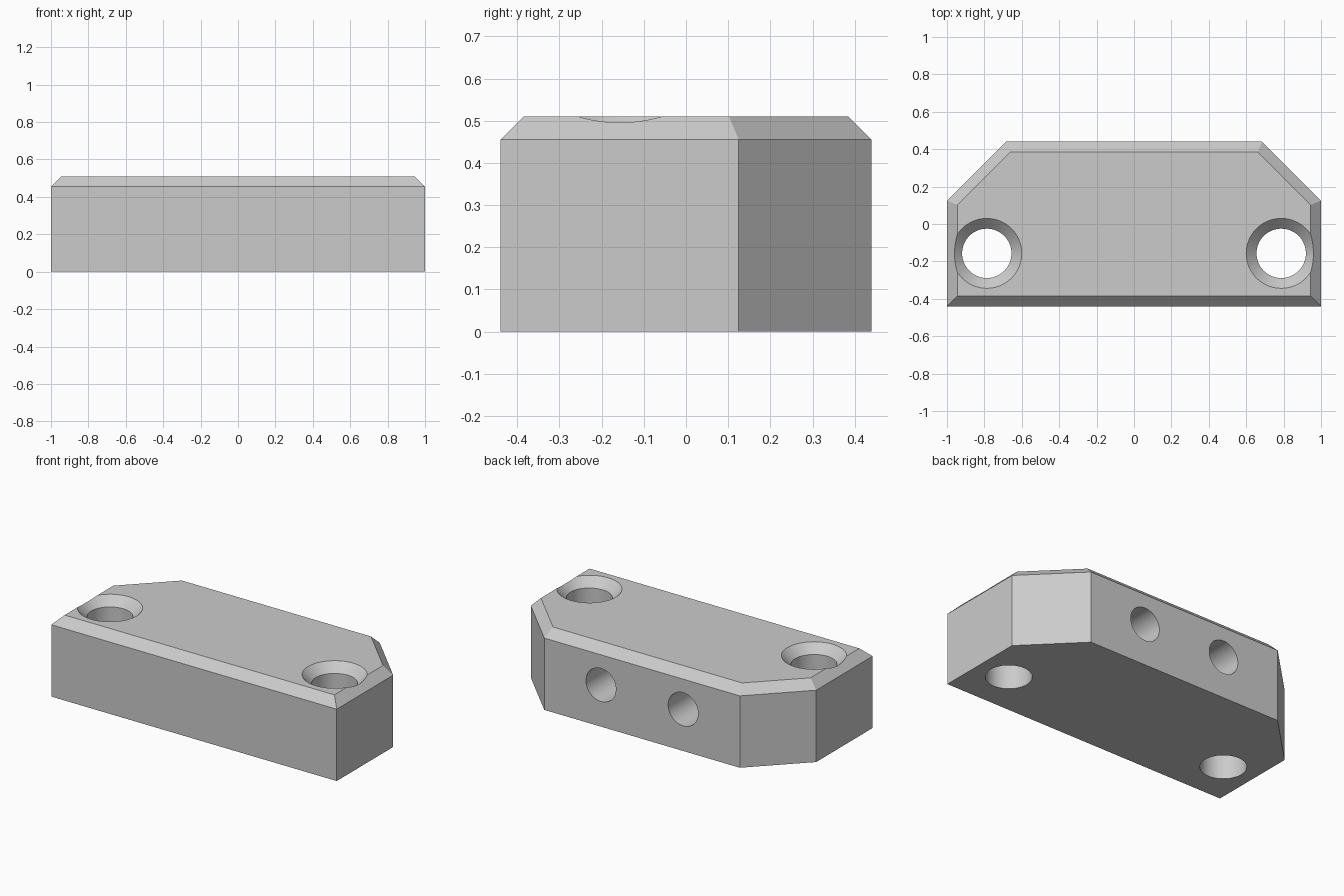
import bpy
import bmesh
from math import pi
from mathutils import Matrix, Vector

cube = bpy.data.objects.get("Cube")
if cube:
    bpy.data.objects.remove(cube, do_unlink=True)

HEIGHT, CHAMFER = 0.51, 0.055
SEGMENTS = 64

grey = bpy.data.materials.new("plain grey")
grey.use_nodes = True
colour = (0.6, 0.6, 0.6, 1)
grey.diffuse_color = colour
grey.node_tree.nodes["Principled BSDF"].inputs["Base Color"].default_value = colour


def make_object(name, bm):
    bmesh.ops.recalc_face_normals(bm, faces=bm.faces)
    mesh = bpy.data.meshes.new(name)
    bm.to_mesh(mesh)
    bm.free()
    mesh.materials.append(grey)
    obj = bpy.data.objects.new(name, mesh)
    bpy.context.collection.objects.link(obj)
    return obj


def lathe(name, profile, matrix):
    """Spin an (r, z) profile about z, closing it on the axis."""
    bm = bmesh.new()
    verts = [bm.verts.new((r, 0, z)) for r, z in profile]
    edges = [bm.edges.new(pair) for pair in zip(verts, verts[1:])]
    bmesh.ops.spin(bm, geom=verts + edges, cent=(0, 0, 0), axis=(0, 0, 1),
                   angle=2 * pi, steps=SEGMENTS)
    bmesh.ops.remove_doubles(bm, verts=bm.verts, dist=1e-4)
    bm.transform(matrix)
    return make_object(name, bm)


# Block with two clipped rear corners and a chamfered top rim
half = [(1, -0.44), (1, 0.125), (0.685, 0.44)]
outline = half + [(-x, y) for x, y in reversed(half)]
bm = bmesh.new()
base = bm.faces.new([bm.verts.new((x, y, 0)) for x, y in outline])
top = bmesh.ops.extrude_face_region(bm, geom=[base], use_keep_orig=True)["geom"]
bmesh.ops.translate(bm, vec=(0, 0, HEIGHT),
                    verts=[v for v in top if isinstance(v, bmesh.types.BMVert)])
bmesh.ops.recalc_face_normals(bm, faces=bm.faces)
rim = [e for e in bm.edges if all(v.co.z > HEIGHT - 0.01 for v in e.verts)]
bmesh.ops.bevel(bm, geom=rim, offset=CHAMFER, offset_type='OFFSET',
                segments=1, profile=0.5, affect='EDGES')
block = make_object("mounting_block", bm)

# Countersunk through holes and blind holes in the back
hole, sink, over = 0.132, 0.187, 0.04
screw_profile = [(0, -over), (hole, -over), (hole, HEIGHT - (sink - hole)),
                 (sink + over, HEIGHT + over), (0, HEIGHT + over)]
blind_profile = [(0, -0.4), (0.105, -0.4), (0.105, over), (0, over)]
cutters = []
for side in (-1, 1):
    cutters.append(lathe("screw_hole_cutter", screw_profile,
                         Matrix.Translation(Vector((side * 0.787, -0.157, 0)))))
    cutters.append(lathe("back_hole_cutter", blind_profile,
                         Matrix.Translation(Vector((side * 0.288, 0.44, 0.264)))
                         @ Matrix.Rotation(-pi / 2, 4, 'X')))

bpy.ops.object.select_all(action='DESELECT')
bpy.context.view_layer.objects.active = block
block.select_set(True)
for cutter in cutters:
    cutter.hide_render = True
    cut = block.modifiers.new("hole", 'BOOLEAN')
    cut.operation = 'DIFFERENCE'
    cut.solver = 'EXACT'
    cut.object = cutter
    bpy.ops.object.modifier_apply(modifier=cut.name)
for cutter in cutters:
    bpy.data.objects.remove(cutter, do_unlink=True)

bpy.ops.object.shade_smooth_by_angle(angle=pi / 8)
